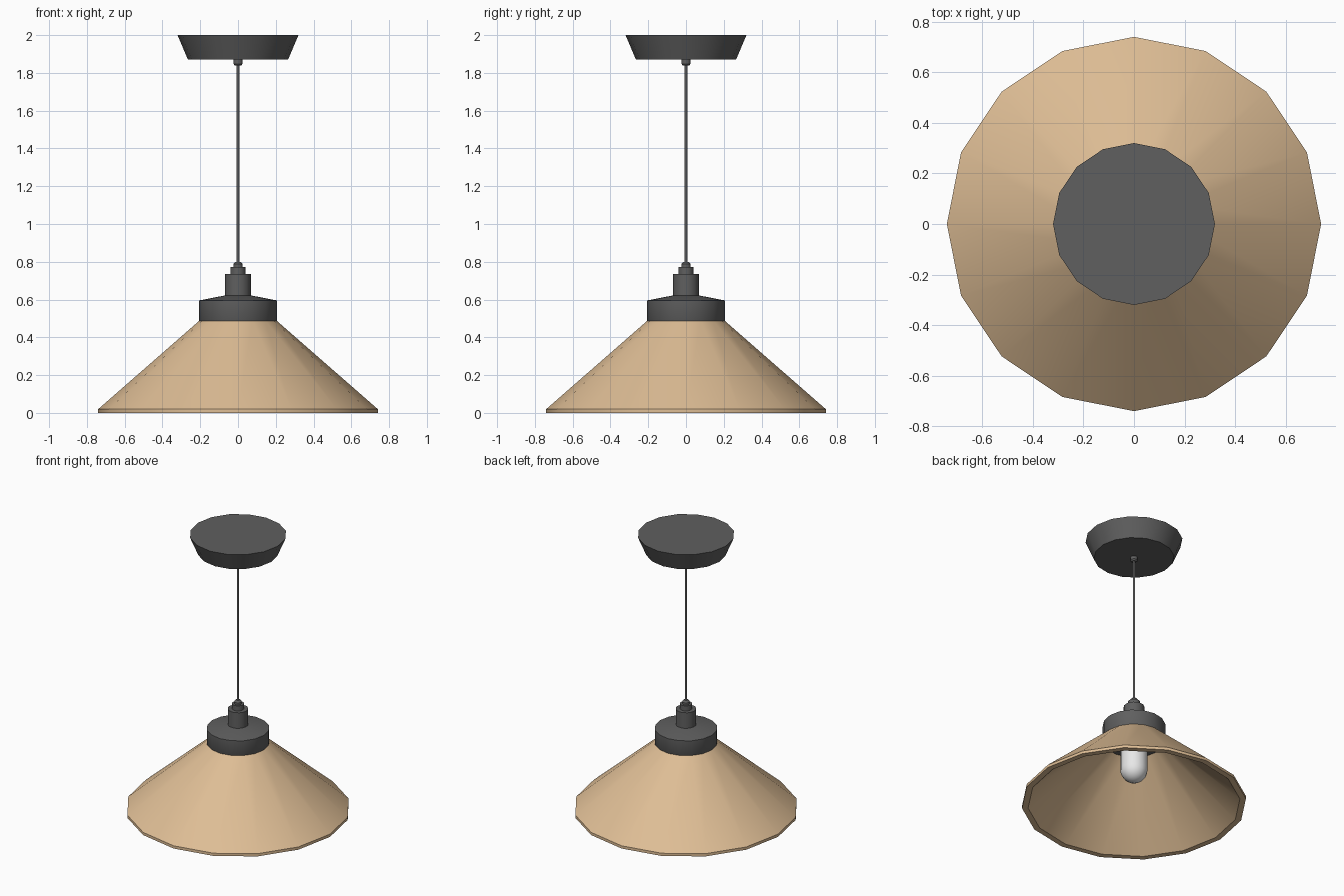
import bpy, bmesh, math

if "Cube" in bpy.data.objects:
    bpy.data.objects.remove(bpy.data.objects["Cube"])

def material(name, rgb):
    m = bpy.data.materials.new(name)
    m.diffuse_color = (*rgb, 1)
    m.use_nodes = True
    m.node_tree.nodes["Principled BSDF"].inputs["Base Color"].default_value = m.diffuse_color
    return m

TAN = material("tan shade", (0.73, 0.51, 0.30))
DARK = material("dark grey metal", (0.115, 0.115, 0.115))
CORD = material("grey cord", (0.32, 0.32, 0.32))
BULB = material("white glass", (0.82, 0.82, 0.82))

def lathe(name, profile, mat, sides=16, closed=False):
    """Revolve (radius, z) points around z; radius 0 makes a pole."""
    bm = bmesh.new()
    rings = []
    for r, z in profile:
        n = 1 if r == 0 else sides
        rings.append([bm.verts.new((r * math.cos(2 * math.pi * i / sides),
                                    r * math.sin(2 * math.pi * i / sides), z))
                      for i in range(n)])
    pairs = list(zip(rings, rings[1:]))
    if closed:
        pairs.append((rings[-1], rings[0]))
    for a, b in pairs:
        for i in range(sides):
            j = (i + 1) % sides
            face = [a[i % len(a)], a[j % len(a)], b[j % len(b)], b[i % len(b)]]
            bm.faces.new(list(dict.fromkeys(face)))
    if not closed:
        for ring in (rings[0], rings[-1]):
            if len(ring) > 1:
                bm.faces.new(ring)
    bmesh.ops.recalc_face_normals(bm, faces=bm.faces)
    me = bpy.data.meshes.new(name)
    bm.to_mesh(me)
    bm.free()
    me.materials.append(mat)
    ob = bpy.data.objects.new(name, me)
    bpy.context.collection.objects.link(ob)
    bpy.ops.object.select_all(action='DESELECT')
    ob.select_set(True)
    bpy.context.view_layer.objects.active = ob
    bpy.ops.object.shade_smooth_by_angle(angle=math.radians(30))
    return ob

# Conical shade with a thick rim, open at the bottom
lathe("shade", [(0.70, 0), (0.74, 0), (0.74, 0.02), (0.20, 0.492), (0.185, 0.47)],
      TAN, closed=True)

# Collar, neck and cord grip above the shade
lathe("collar", [(0.19, 0.46), (0.207, 0.49), (0.207, 0.595), (0.068, 0.622)], DARK)
lathe("neck", [(0.068, 0.60), (0.068, 0.735)], DARK)
lathe("neck_cap", [(0.04, 0.73), (0.04, 0.772)], DARK)
lathe("cord_grip", [(0.025, 0.77), (0.025, 0.787), (0.013, 0.80)], DARK)

# Cord and ceiling mount
lathe("cord", [(0.008, 0.79), (0.008, 1.86)], CORD, sides=8)
lathe("ceiling_grip", [(0.016, 1.838), (0.024, 1.848), (0.024, 1.875)], DARK)
lathe("ceiling_canopy", [(0.265, 1.87), (0.32, 2.0)], DARK)

# Bulb with a rounded lower end
R, ZC = 0.09, 0.256
dome = [(0, ZC - R)] + [(R * math.sin(math.pi * k / 12), ZC - R * math.cos(math.pi * k / 12))
                        for k in range(1, 7)]
lathe("bulb", dome + [(R, 0.465)], BULB)
